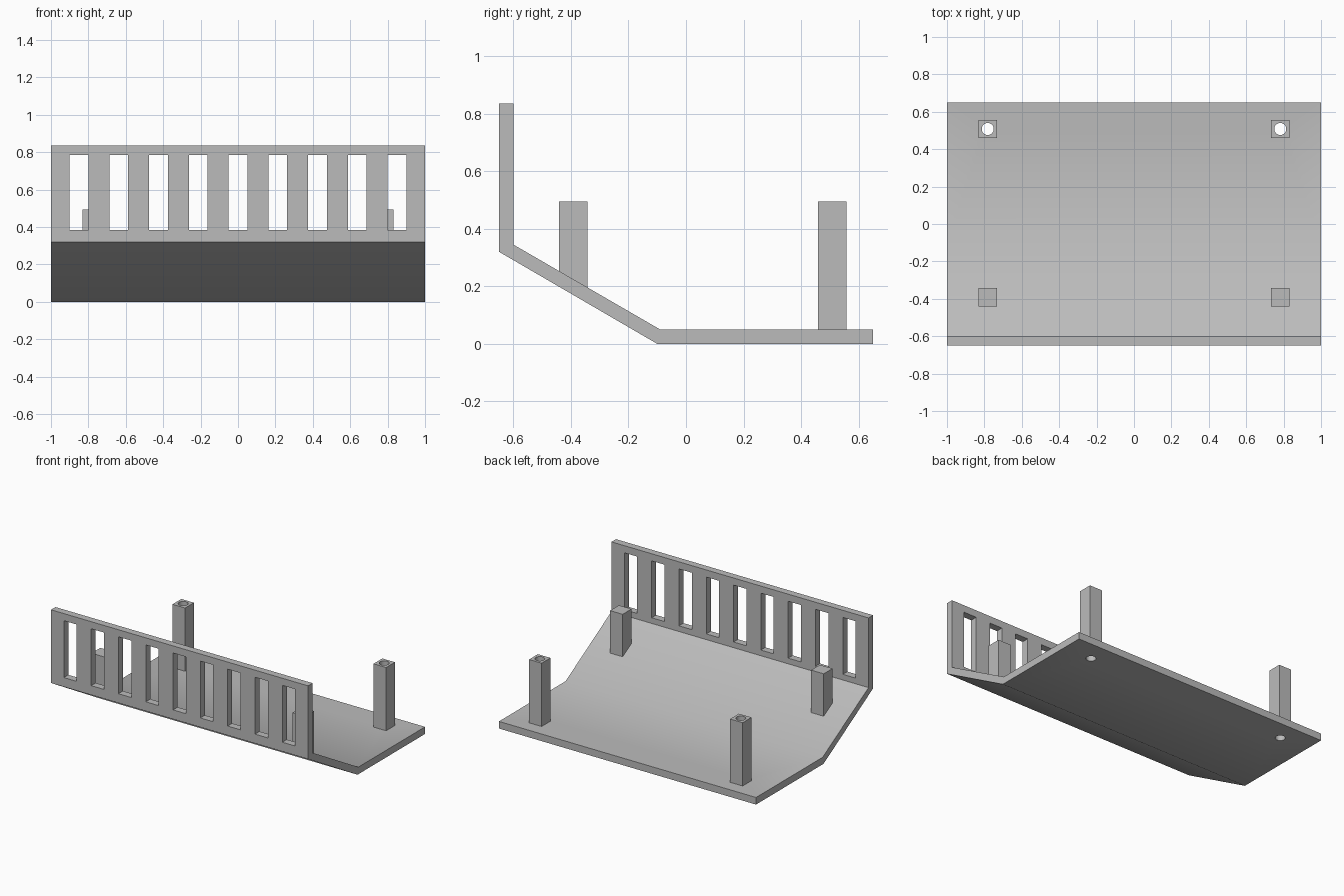
import bpy
import bmesh
import math

if "Cube" in bpy.data.objects:
    bpy.data.objects.remove(bpy.data.objects["Cube"], do_unlink=True)

grey = bpy.data.materials.new("plain grey")
grey.use_nodes = True
colour = (0.5, 0.5, 0.5, 1)
grey.diffuse_color = colour
grey.node_tree.nodes["Principled BSDF"].inputs["Base Color"].default_value = colour


def make_object(name, bm):
    bmesh.ops.recalc_face_normals(bm, faces=bm.faces)
    mesh = bpy.data.meshes.new(name)
    bm.to_mesh(mesh)
    bm.free()
    mesh.materials.append(grey)
    obj = bpy.data.objects.new(name, mesh)
    bpy.context.collection.objects.link(obj)
    return obj


def add_prism(bm, profile, x0, x1):
    """Extrude a (y, z) profile along x."""
    face = bm.faces.new([bm.verts.new((x0, y, z)) for y, z in profile])
    result = bmesh.ops.extrude_face_region(bm, geom=[face])
    moved = [v for v in result["geom"] if isinstance(v, bmesh.types.BMVert)]
    bmesh.ops.translate(bm, verts=moved, vec=(x1 - x0, 0, 0))


def prism(name, profile, x0, x1):
    bm = bmesh.new()
    add_prism(bm, profile, x0, x1)
    return make_object(name, bm)


def rectangle(y0, y1, z0, z1):
    return [(y0, z0), (y1, z0), (y1, z1), (y0, z1)]


def cut(obj, cutter):
    mod = obj.modifiers.new("cut", "BOOLEAN")
    mod.operation = "DIFFERENCE"
    mod.solver = "EXACT"
    mod.object = cutter
    cutter.hide_render = True
    cutter.hide_viewport = True
    bpy.context.view_layer.objects.active = obj
    bpy.ops.object.modifier_apply(modifier=mod.name)


# Bent tray: floor, sloping front and upright wall in one section
tray = prism("tray", [(-0.65, 0.32), (-0.65, 0.835), (-0.6, 0.835), (-0.6, 0.345),
                      (-0.09, 0.05), (0.65, 0.05), (0.65, 0), (-0.1, 0)], -1, 1)

# Row of vent slots through the wall
bm = bmesh.new()
for i in range(-4, 5):
    x = i * 0.2125
    add_prism(bm, rectangle(-0.7, -0.55, 0.385, 0.785), x - 0.05, x + 0.05)
slots = make_object("slot_cutter", bm)

# Screw holes through the rear posts and the floor
post_x, post_y, half = 0.782, 0.508, 0.049
bm = bmesh.new()
for side in (-1, 1):
    result = bmesh.ops.create_cone(bm, cap_ends=True, segments=32,
                                   radius1=0.032, radius2=0.032, depth=2)
    bmesh.ops.translate(bm, verts=result["verts"], vec=(side * post_x, post_y, 0))
holes = make_object("hole_cutter", bm)

cut(tray, slots)
cut(tray, holes)
parts = [tray]

# Four square posts; the front pair is solid and follows the slope
for side, label in ((-1, "right"), (1, "left")):
    x0, x1 = side * post_x - half, side * post_x + half
    rear = prism("rear_post_" + label,
                 rectangle(post_y - half, post_y + half, 0.045, 0.495), x0, x1)
    cut(rear, holes)
    front = prism("front_post_" + label,
                  [(-0.441, 0.24), (-0.343, 0.184), (-0.343, 0.495), (-0.441, 0.495)], x0, x1)
    parts += [rear, front]

for cutter in (slots, holes):
    bpy.data.objects.remove(cutter, do_unlink=True)

# Smooth the shallow bend and hole walls, keep the corners crisp
bpy.ops.object.select_all(action="DESELECT")
for obj in parts:
    obj.select_set(True)
bpy.context.view_layer.objects.active = tray
bpy.ops.object.shade_smooth_by_angle(angle=math.radians(35))
